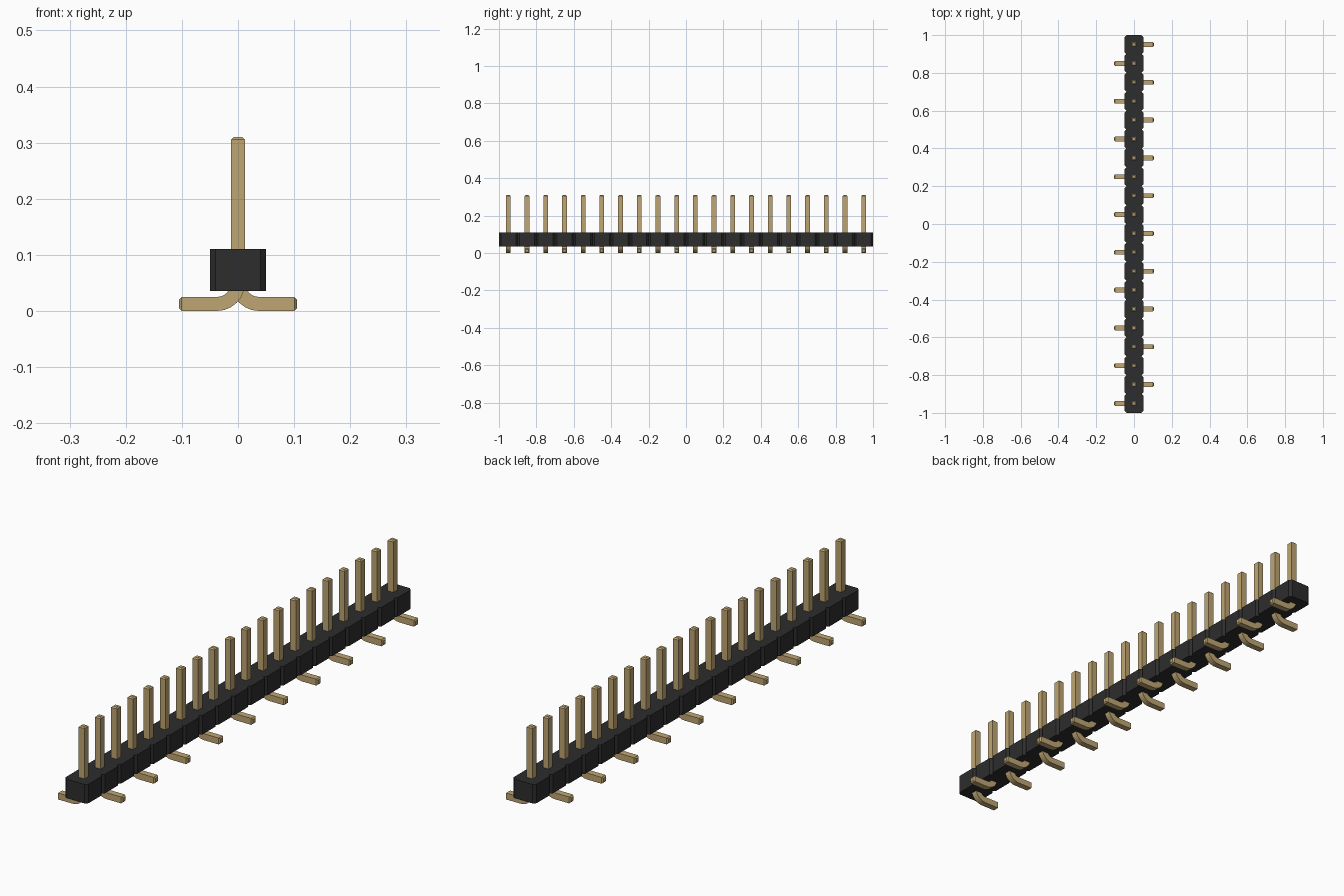
import bpy, bmesh, math
from mathutils import Vector

cube = bpy.data.objects.get("Cube")
if cube:
    bpy.data.objects.remove(cube, do_unlink=True)

COUNT, PITCH = 20, 0.1
HALF = 0.0125           # half the pin thickness
TIP = 0.0045            # length of the tapered pin ends


def material(name, colour):
    m = bpy.data.materials.new(name)
    m.use_nodes = True
    m.diffuse_color = colour
    m.node_tree.nodes["Principled BSDF"].inputs["Base Color"].default_value = colour
    return m


def finish(name, bm, mat):
    bmesh.ops.recalc_face_normals(bm, faces=bm.faces)
    mesh = bpy.data.meshes.new(name)
    bm.to_mesh(mesh)
    bm.free()
    mesh.materials.append(mat)
    obj = bpy.data.objects.new(name, mesh)
    bpy.context.collection.objects.link(obj)
    return obj


def housing(mat):
    # One outline with a chamfered notch between neighbouring cells
    w, c = 0.05, 0.01
    side = []
    for i in range(COUNT):
        y = (i - COUNT / 2) * PITCH
        side += [(w - c, y), (w, y + c), (w, y + PITCH - c)]
    side.append((w - c, COUNT / 2 * PITCH))
    outline = side + [(-x, y) for x, y in reversed(side)]
    bm = bmesh.new()
    base = bm.faces.new([bm.verts.new((x, y, 0.036)) for x, y in outline])
    top = bmesh.ops.extrude_face_region(bm, geom=[base])["geom"]
    bmesh.ops.translate(bm, vec=(0, 0, 0.074),
                        verts=[v for v in top if isinstance(v, bmesh.types.BMVert)])
    if base.is_valid is False:
        bm.faces.new([v for v in bm.verts if v.co.z < 0.05])
    return finish("housing", bm, mat)


def pin_mesh(mat):
    # Square section swept down the post, round the bend and along the foot
    radius, top, foot, steps = 0.0375, 0.31, 0.105, 6
    rings = [(0, top, 0, 0.6), (0, top - TIP, 0, 1)]
    for i in range(steps + 1):
        a = math.pi / 2 * i / steps
        rings.append((radius * (1 - math.cos(a)),
                      HALF + radius * (1 - math.sin(a)), a, 1))
    rings += [(foot - TIP, HALF, math.pi / 2, 1), (foot, HALF, math.pi / 2, 0.6)]
    bm = bmesh.new()
    loops = []
    for x, z, a, s in rings:
        across = Vector((math.cos(a), 0, math.sin(a))) * HALF * s
        depth = Vector((0, HALF * s, 0))
        centre = Vector((x, 0, z))
        loops.append([bm.verts.new(centre + across * u + depth * v)
                      for u, v in ((-1, -1), (1, -1), (1, 1), (-1, 1))])
    for lower, upper in zip(loops, loops[1:]):
        for k in range(4):
            n = (k + 1) % 4
            bm.faces.new((lower[k], lower[n], upper[n], upper[k]))
    bm.faces.new(loops[0])
    bm.faces.new(loops[-1])
    return finish("pin_01", bm, mat)


black = material("black plastic", (0.026, 0.026, 0.026, 1))
gold = material("gold metal", (0.52, 0.38, 0.17, 1))
housing(black)

# Pins share one mesh; their feet point left and right in turn
first = pin_mesh(gold)
bpy.context.view_layer.objects.active = first
first.select_set(True)
bpy.ops.object.shade_smooth_by_angle()
for i in range(COUNT):
    pin = first if i == 0 else first.copy()
    if i:
        pin.name = f"pin_{i + 1:02d}"
        bpy.context.collection.objects.link(pin)
    pin.location.y = (i - (COUNT - 1) / 2) * PITCH
    pin.rotation_euler.z = math.pi if i % 2 == 0 else 0
